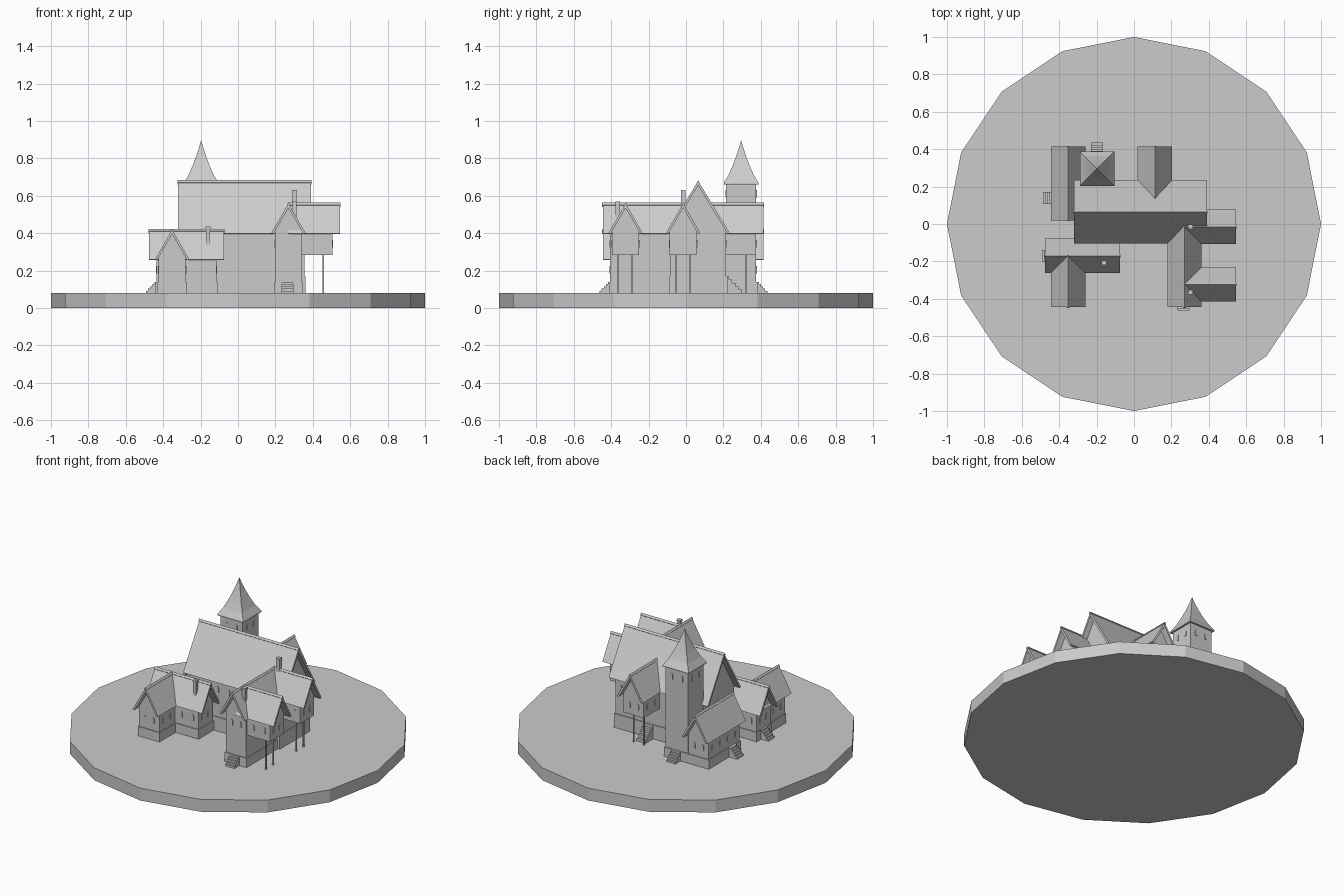
import bpy, bmesh, math

old = bpy.data.objects.get("Cube")
if old:
    bpy.data.objects.remove(old, do_unlink=True)

GREY = (0.6, 0.6, 0.6, 1)
mat = bpy.data.materials.new("plain_grey")
mat.use_nodes = True
mat.diffuse_color = GREY
mat.node_tree.nodes["Principled BSDF"].inputs["Base Color"].default_value = GREY

GROUND = 0.08
RAISED = 0.283


def finish(name, bm):
    bmesh.ops.recalc_face_normals(bm, faces=bm.faces)
    mesh = bpy.data.meshes.new(name)
    bm.to_mesh(mesh)
    bm.free()
    mesh.materials.append(mat)
    obj = bpy.data.objects.new(name, mesh)
    bpy.context.collection.objects.link(obj)
    return obj


def prism(name, profile, axis, start, end):
    """Extrude a (sideways, height) profile along the x or y axis."""
    bm = bmesh.new()
    rings = []
    for a in (start, end):
        rings.append([bm.verts.new((a, u, z) if axis == "x" else (u, a, z)) for u, z in profile])
    n = len(profile)
    for i in range(n):
        j = (i + 1) % n
        bm.faces.new((rings[0][i], rings[0][j], rings[1][j], rings[1][i]))
    for ring in rings:
        bm.faces.new(ring)
    return finish(name, bm)


def box(name, x0, x1, y0, y1, z0, z1):
    return prism(name, [(x0, z0), (x1, z0), (x1, z1), (x0, z1)], "y", y0, y1)


def window(name, axis, face, across, z):
    """Thin arched plate on a wall that faces along the given axis."""
    w, h = 0.008, 0.02
    shape = [(-w, -h), (w, -h), (w, h * 0.6), (0, h), (-w, h * 0.6)]
    prism(name, [(across + u, z + v) for u, v in shape], axis, face - 0.004, face + 0.004)


def wing(name, axis, centre, half, walls, roof, eave, ridge, base=GROUND, plinth=0.14, gables=(1,)):
    """Gabled block: walls, plinth, roof slabs, ridge beam and windows."""
    slope = (ridge - eave) / half
    w = half - 0.02
    wall_top = eave + 0.02 * slope - 0.02
    prism(name + "_walls", [(centre - w, base), (centre + w, base), (centre + w, wall_top),
                            (centre, ridge - 0.02), (centre - w, wall_top)], axis, *walls)
    prism(name + "_roof", [(centre - half, eave), (centre, ridge), (centre + half, eave),
                           (centre + half - 0.012, eave - 0.004), (centre, ridge - 0.025),
                           (centre - half + 0.012, eave - 0.004)], axis, *roof)
    b = 0.008
    prism(name + "_ridge_beam", [(centre - b, ridge - b), (centre, ridge + 0.004),
                                 (centre + b, ridge - b), (centre, ridge - 0.02)],
          axis, roof[0] - 0.003, roof[1] + 0.003)
    low, high = walls
    if base == GROUND:
        p = w + 0.006
        prism(name + "_plinth", [(centre - p, base), (centre + p, base), (centre + p, plinth),
                                 (centre - p, plinth)], axis, low - 0.006, high + 0.006)
    z = eave - 0.055
    other = "y" if axis == "x" else "x"
    count = max(2, round((high - low) / 0.08))
    for i in range(count):
        along = low + (high - low) * (i + 0.5) / count
        for side in (-1, 1):
            window(name + "_side_window", other, centre + side * w, along, z)
    for g in gables:
        for u in (-0.03, 0.03):
            window(name + "_gable_window", axis, walls[g], centre + u, z)


def stairs(name, axis, centre, wall, direction, top=0.14, width=0.032, steps=5):
    """Stepped block that descends away from a wall."""
    run = (top - GROUND) * 0.95 / steps
    rise = (top - GROUND) / steps
    profile = [(wall, GROUND)]
    for i in range(steps):
        u = wall + direction * run * (steps - i)
        profile += [(u, GROUND + rise * i), (u, GROUND + rise * (i + 1))]
    profile.append((wall, top))
    profile.pop(0)
    profile.insert(0, (wall, GROUND))
    prism(name, profile, axis, centre - width, centre + width)


def chimney(name, x, y, bottom, top):
    r = 0.011
    box(name, x - r, x + r, y - r, y + r, bottom, top)
    r = 0.013
    box(name + "_cap", x - r, x + r, y - r, y + r, top - 0.012, top)


# Sixteen-sided ground disc
bm = bmesh.new()
bmesh.ops.create_cone(bm, cap_ends=True, segments=16, radius1=1, radius2=1, depth=GROUND)
spin = 0
if not any(v.co.x > 0.999 for v in bm.verts):
    spin = math.pi / 16
for v in bm.verts:
    x, y = v.co.x, v.co.y
    v.co.x = x * math.cos(spin) - y * math.sin(spin)
    v.co.y = x * math.sin(spin) + y * math.cos(spin)
    v.co.z += GROUND / 2
finish("ground_disc", bm)

# Great hall and its attached wings
wing("hall", "x", 0.065, 0.17, (-0.285, 0.355), (-0.32, 0.39), 0.40, 0.68, plinth=0.17, gables=(0, 1))
wing("south_wing", "y", 0.27, 0.092, (-0.405, 0), (-0.445, -0.01), 0.40, 0.56, gables=(0,))
wing("east_wing", "x", -0.015, 0.092, (0.27, 0.505), (0.27, 0.545), 0.40, 0.56, base=RAISED)
wing("east_offshoot", "x", -0.323, 0.092, (0.27, 0.505), (0.27, 0.545), 0.40, 0.56, base=RAISED)
wing("north_wing", "y", 0.112, 0.092, (0.14, 0.375), (0.14, 0.415), 0.40, 0.56, base=RAISED)

# Low houses on the west side
wing("west_house", "x", -0.17, 0.092, (-0.435, -0.115), (-0.475, -0.075), 0.26, 0.42, gables=(0, 1))
wing("west_house_front", "y", -0.352, 0.092, (-0.405, -0.17), (-0.445, -0.17), 0.26, 0.42, gables=(0,))
wing("north_house", "y", -0.352, 0.092, (0.06, 0.375), (0.02, 0.415), 0.26, 0.42, gables=(0, 1))

# Tower with flared four-sided spire
tx, ty, tw = -0.197, 0.295, 0.08
box("tower_walls", tx - tw, tx + tw, ty - tw, ty + tw, GROUND, 0.67)
p = tw + 0.006
box("tower_plinth", tx - p, tx + p, ty - p, ty + p, GROUND, 0.14)
for side in (-1, 1):
    for u in (-0.035, 0.035):
        window("tower_window", "x", tx + side * tw, ty + u, 0.61)
        window("tower_window", "y", ty + side * tw, tx + u, 0.61)

bm = bmesh.new()
rings = []
for r, z in [(0.093, 0.662), (0.093, 0.67), (0.068, 0.71), (0.046, 0.76), (0.027, 0.81), (0.012, 0.855), (0.001, 0.895)]:
    rings.append([bm.verts.new((tx + sx * r, ty + sy * r, z))
                  for sx, sy in ((-1, -1), (1, -1), (1, 1), (-1, 1))])
for a, b in zip(rings, rings[1:]):
    for i in range(4):
        j = (i + 1) % 4
        bm.faces.new((a[i], a[j], b[j], b[i]))
bm.faces.new(rings[0])
bm.faces.new(rings[-1])
finish("tower_spire", bm)

# Slim posts under the raised wings
posts = [(0.455, c + s * 0.037) for c in (-0.018, -0.328) for s in (-1, 1)]
posts += [(0.112 + s * 0.037, 0.322) for s in (-1, 1)]
for x, y in posts:
    box("post", x - 0.004, x + 0.004, y - 0.004, y + 0.004, GROUND, RAISED + 0.01)

# Entrance stairs
stairs("south_stairs", "x", 0.265, -0.405, -1)
stairs("tower_stairs", "x", tx, 0.378, 1)
stairs("hall_stairs", "x", 0.112, 0.213, 1, top=0.17)
stairs("west_house_stairs", "y", -0.17, -0.435, -1)
stairs("north_house_stairs", "y", 0.14, -0.43, -1)

# Chimneys
chimney("south_wing_chimney", 0.303, -0.365, 0.42, 0.57)
chimney("east_wing_chimney", 0.303, -0.015, 0.5, 0.63)
chimney("west_house_chimney", -0.16, -0.207, 0.3, 0.435)
